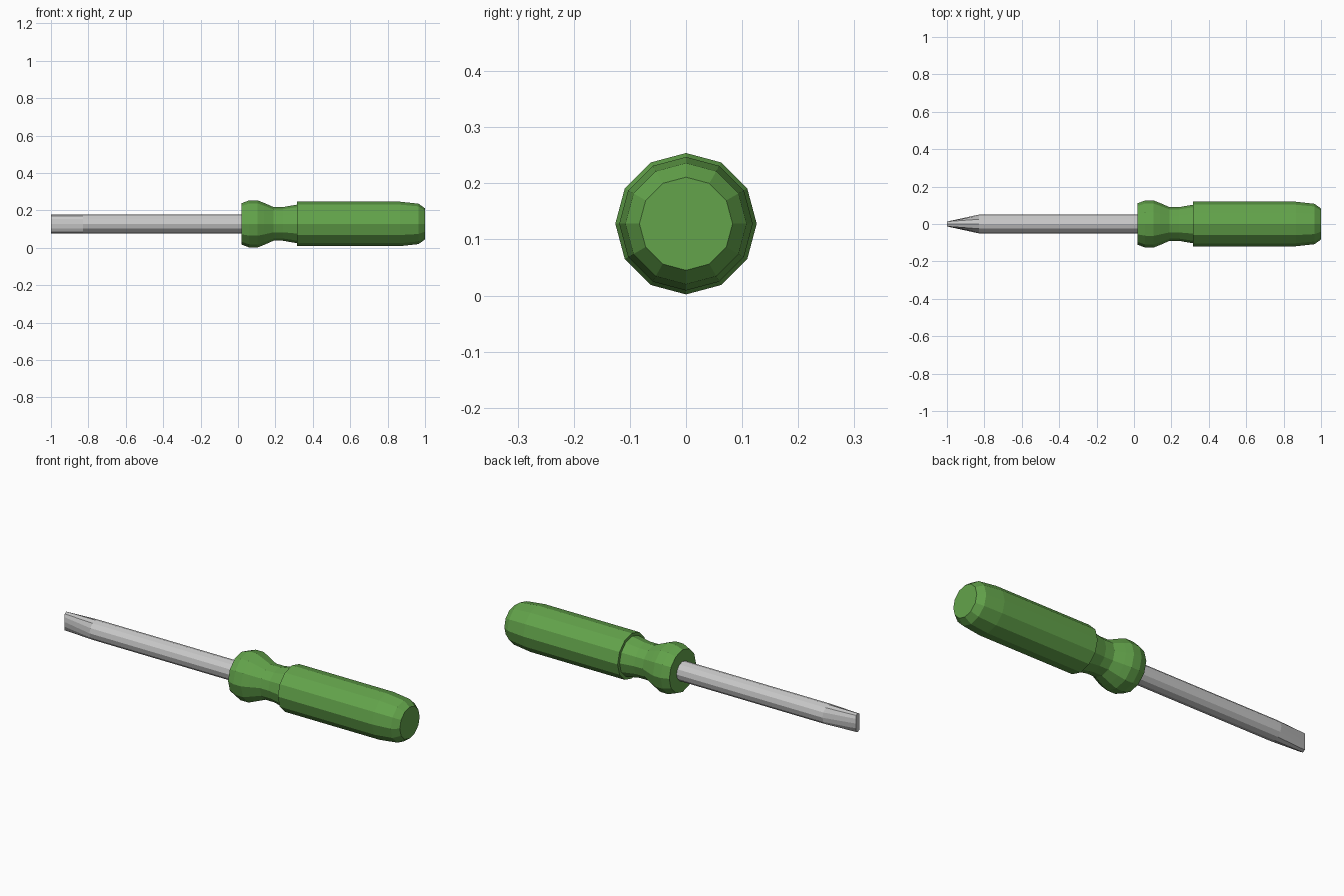
import bpy, bmesh, math

cube = bpy.data.objects.get("Cube")
if cube:
    bpy.data.objects.remove(cube, do_unlink=True)

SIDES = 12
AXIS_Z = 0.128


def make_material(name, colour):
    mat = bpy.data.materials.new(name)
    mat.use_nodes = True
    mat.diffuse_color = colour
    mat.node_tree.nodes["Principled BSDF"].inputs["Base Color"].default_value = colour
    return mat


def lathe(name, profile, mat, half_thickness=None):
    """Sweep (x, radius) pairs around the long axis; optionally flatten the first ring."""
    bm = bmesh.new()
    rings = []
    for i, (x, r) in enumerate(profile):
        ring = []
        for k in range(SIDES):
            a = math.tau * k / SIDES
            y, z = r * math.sin(a), r * math.cos(a)
            if half_thickness and i == 0:
                y = max(-half_thickness, min(half_thickness, y))
            ring.append(bm.verts.new((x, y, z)))
        rings.append(ring)
    for a, b in zip(rings, rings[1:]):
        for k in range(SIDES):
            n = (k + 1) % SIDES
            bm.faces.new((a[k], a[n], b[n], b[k]))
    bm.faces.new(rings[0])
    bm.faces.new(rings[-1])
    bmesh.ops.recalc_face_normals(bm, faces=bm.faces)
    mesh = bpy.data.meshes.new(name)
    bm.to_mesh(mesh)
    bm.free()
    mesh.materials.append(mat)
    obj = bpy.data.objects.new(name, mesh)
    obj.location.z = AXIS_Z
    bpy.context.collection.objects.link(obj)
    return obj


green = make_material("green plastic", (0.125, 0.37, 0.07, 1))
steel = make_material("grey steel", (0.58, 0.58, 0.58, 1))

# Shaft with a flat wedge tip
lathe("shaft", [(-1.0, 0.05), (-0.83, 0.05), (0.05, 0.05)], steel, half_thickness=0.013)

# Handle: collar, waist, step up to the grip, rounded butt
lathe("handle", [(0.02, 0.111), (0.06, 0.126), (0.105, 0.126), (0.14, 0.112),
                 (0.19, 0.09), (0.24, 0.09), (0.315, 0.103), (0.315, 0.119),
                 (0.865, 0.119), (0.965, 0.108), (1.0, 0.083)], green)
